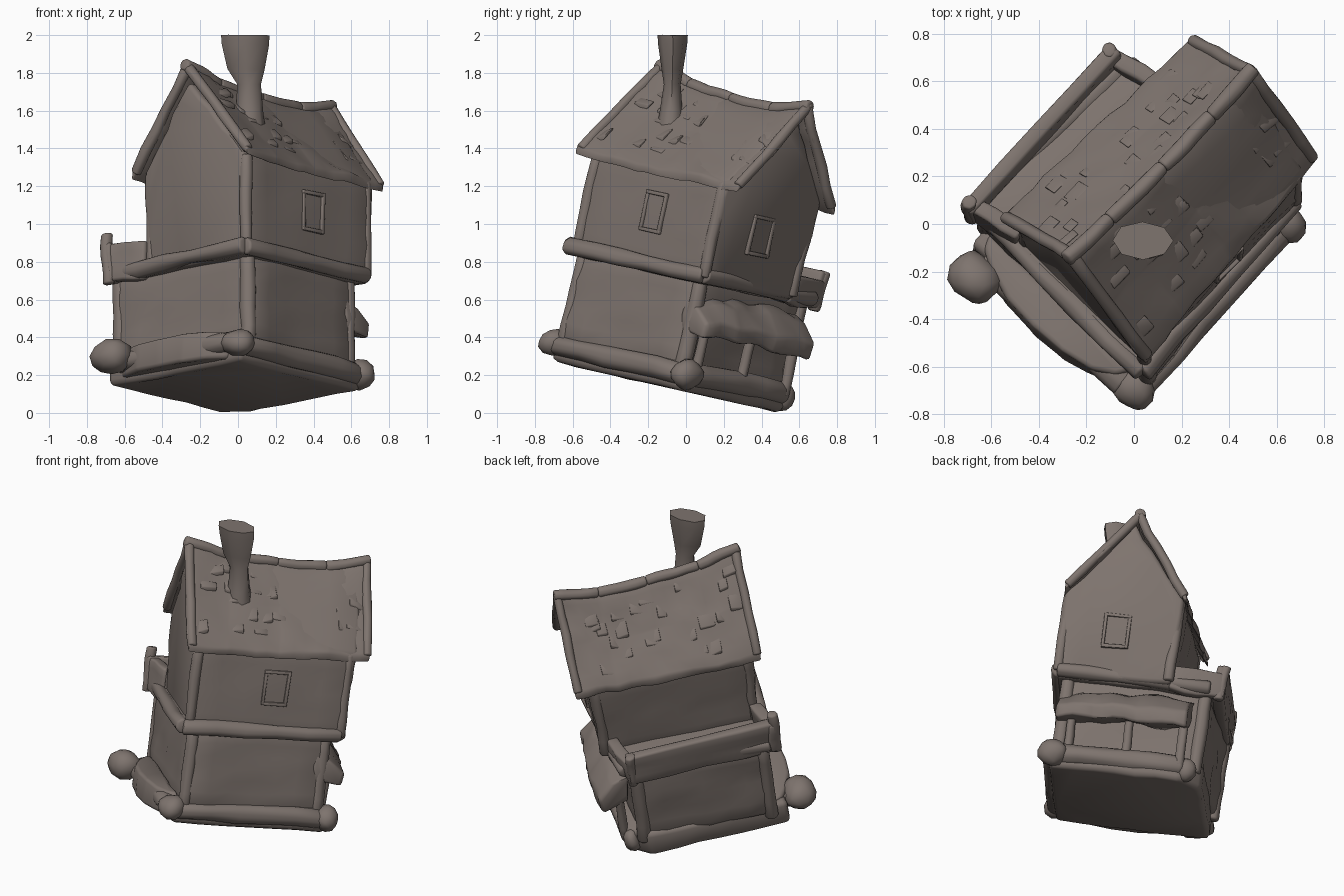
import bpy, bmesh, random
from math import radians, cos, sin, pi
from mathutils import Matrix, Vector, noise

random.seed(4)
cube = bpy.data.objects.get("Cube")
if cube:
    bpy.data.objects.remove(cube, do_unlink=True)

clay = bpy.data.materials.new("warm_grey_clay")
clay.use_nodes = True
COLOR = (0.21, 0.175, 0.157, 1)
clay.diffuse_color = COLOR
clay.node_tree.nodes["Principled BSDF"].inputs["Base Color"].default_value = COLOR

# The whole house is turned on its corner and leans backwards
LEAN = Matrix.Rotation(radians(-12.5), 4, 'X') @ Matrix.Rotation(radians(-45), 4, 'Z')


def finish(name, bm, rough=0.01, cuts=5, bevel=0.02, lean=True):
    """Round the edges, subdivide, add a hand-modelled wobble and place the part."""
    bmesh.ops.recalc_face_normals(bm, faces=bm.faces)
    if bevel:
        bmesh.ops.bevel(bm, geom=bm.edges[:], offset=bevel, segments=2,
                        profile=0.5, affect='EDGES', clamp_overlap=True)
    if cuts:
        long_edges = [e for e in bm.edges if e.calc_length() > 0.15]
        bmesh.ops.subdivide_edges(bm, edges=long_edges, cuts=cuts, use_grid_fill=True)
    for v in bm.verts:
        v.co += noise.noise_vector(v.co * 7) * rough
    if lean:
        bm.transform(LEAN)
    mesh = bpy.data.meshes.new(name)
    bm.to_mesh(mesh)
    bm.free()
    mesh.materials.append(clay)
    obj = bpy.data.objects.new(name, mesh)
    bpy.context.collection.objects.link(obj)
    bpy.context.view_layer.objects.active = obj
    obj.select_set(True)
    bpy.ops.object.shade_smooth_by_angle(angle=radians(50))
    obj.select_set(False)


def loft(name, rings, **kw):
    """Skin a row of matching cross-sections and cap both ends."""
    bm = bmesh.new()
    rows = [[bm.verts.new(p) for p in ring] for ring in rings]
    n = len(rows[0])
    for a, b in zip(rows, rows[1:]):
        for i in range(n):
            j = (i + 1) % n
            bm.faces.new((a[i], a[j], b[j], b[i]))
    bm.faces.new(rows[0][::-1])
    bm.faces.new(rows[-1])
    finish(name, bm, **kw)


def prism(name, plan, w0, w1, **kw):
    loft(name, [[(x, y, w) for x, y in plan] for w in (w0, w1)], **kw)


def box(name, x0, x1, y0, y1, z0, z1, **kw):
    prism(name, [(x0, y0), (x1, y0), (x1, y1), (x0, y1)], z0, z1, **kw)


def beam(name, a, b, r, sides=7, **kw):
    """Round bar between two points."""
    a, b = Vector(a), Vector(b)
    q = (b - a).to_track_quat('Z', 'Y')
    ring = [q @ Vector((r * cos(2 * pi * i / sides), r * sin(2 * pi * i / sides), 0))
            for i in range(sides)]
    loft(name, [[p + c for c in ring] for p in (a, b)], bevel=r * 0.3, cuts=4, **kw)


def knob(name, at, size):
    bm = bmesh.new()
    bmesh.ops.create_icosphere(bm, subdivisions=2, radius=1)
    bmesh.ops.scale(bm, vec=size, verts=bm.verts)
    bmesh.ops.translate(bm, vec=at, verts=bm.verts)
    finish(name, bm, rough=0.025, cuts=0, bevel=0)


# Base with a bulging doorstep, edge beams and corner knobs
base = [(-.385, -.59), (.55, -.53), (.5, .43), (-.3, .4), (-.42, .27)]
prism("base_slab", base, .112, .27, bevel=.03)
step = [(.06 + .42 * cos(t), -.5 + .16 * sin(t)) for t in [-pi * i / 8 for i in range(9)]]
prism("doorstep", step, .14, .29)
beam("base_beam_side", (.55, -.5, .2), (.49, .41, .2), .06, rough=.02)
beam("base_beam_back", (.5, .41, .21), (-.3, .36, .21), .07, rough=.02)
beam("base_beam_front", (-.3, -.6, .22), (.5, -.55, .22), .06, rough=.02)
knob("knob_front_left", (-.275, -.675, .24), (.13, .1, .095))
knob("knob_front_corner", (.535, -.53, .21), (.1, .09, .08))
knob("knob_side", (.485, .43, .205), (.09, .08, .085))
knob("knob_back", (-.32, .36, .19), (.06, .06, .07))

# Wide lower storey
lower = [(-.42, -.51), (.57, -.49), (.49, .38), (-.39, .31)]
prism("lower_storey", lower, .22, .74, bevel=.035, rough=.02)
for i, (x, y) in enumerate(lower):
    beam("lower_post_%d" % i, (x * .94, y * .94, .2), (x * .94, y * .94, .72), .045)

# Narrow upper storey whose gable ends lean out to the roof edge
gable = [(-.17, .7), (.57, .7), (.575, 1.25), (.185, 1.68), (-.175, 1.24)]
loft("upper_storey", [[(x - (d if x > .5 else 0), y + k * (z - .7), z) for x, z in gable]
                      for y, k, d in ((-.51, -.05, 0), (.44, .07, .03))],
     bevel=.025, rough=.014)
upper = [(-.15, -.49), (.56, -.5), (.52, .43), (-.15, .43)]
for i, (x, y) in enumerate(upper):
    beam("upper_post_%d" % i, (x, y, .72), (x, y, 1.24), .035)

# Belt between the storeys
belt = [(-.41, -.53), (.59, -.55), (.525, .43), (-.4, .36)]
for i in range(4):
    beam("belt_%d" % i, (*belt[i], .73), (*belt[(i + 1) % 4], .73), .045, rough=.018)
prism("belt_floor", belt, .685, .765)

# Balcony parapet above the lower storey
rim = [(-.16, -.54), (-.435, -.595), (-.485, .345), (-.16, .42)]
for i in range(3):
    a, b = Vector(rim[i]), Vector(rim[i + 1])
    n = Vector((b.y - a.y, a.x - b.x)).normalized() * .07
    top = (.88, .89, .84)[i]
    prism("parapet_%d" % i, [a, b, b + n, a + n], .68, top, bevel=.015, cuts=3, rough=.016)
for x, y, top in ((-.4, -.57, .945), (-.45, .32, .89)):
    beam("balcony_post", (x, y, .67), (x - .015, y, top), .035)

# Sagging gable roof: stations of (y, left, ridge, right, ridge height, eave height)
stations = [(-.585, -.225, .185, .65, 1.79, 1.255), (-.32, -.22, .18, .62, 1.72, 1.245),
            (.0, -.215, .175, .59, 1.69, 1.24), (.3, -.205, .165, .56, 1.69, 1.24),
            (.56, -.2, .155, .54, 1.74, 1.245)]
T = .05


def roof_ring(y, l, m, r, top, eave):
    mid = (top + eave) / 2 - .012
    outer = [(l, eave), ((l + m) / 2, mid), (m, top), ((m + r) / 2, mid), (r, eave)]
    return [(x, y, z) for x, z in outer] + [(x, y, z - T) for x, z in outer[::-1]]


loft("roof", [roof_ring(*s) for s in stations], bevel=.012, cuts=3, rough=.018)
for a, b in zip(stations, stations[1:]):
    beam("ridge_cap", (a[2], a[0], a[4] - .018), (b[2], b[0], b[4] - .018), .036)
for s, shift in ((stations[0], .025), (stations[-1], -.02)):
    for k in (1, 3):
        peak = Vector((s[2], s[0] + shift, s[4] - .028))
        foot = Vector((s[k], s[0] + shift, s[5] - .025))
        beam("verge_board", peak, peak.lerp(foot, .97), .03)

# Loose shingles lying flat over both slopes
for side in (1, 3):
    for k in range(22):
        i = random.randrange(len(stations) - 1)
        f, t = random.random(), random.uniform(.15, .85)
        s = [p + (q - p) * f for p, q in zip(stations[i], stations[i + 1])]
        run, drop = s[side] - s[2], s[5] - s[4]
        c = Vector((s[2] + run * t, s[0] * .88, s[4] + drop * t - .014))
        down = Vector((run, 0, drop)).normalized() * random.uniform(.025, .045)
        across = Vector((0, random.uniform(.025, .05), random.uniform(-.015, .015)))
        up = Vector((0, 0, .012))
        quad = [c - down - across, c - down + across, c + down + across, c + down - across]
        loft("shingle", [[p - up for p in quad],
                         [quad[0], quad[1], quad[2] + up, quad[3] + up]], bevel=.004, cuts=0)

# Lean-to awning over the back of the lower storey
section = [(.36, .65), (.46, .61), (.555, .51), (.545, .42), (.36, .45)]
loft("awning", [[(x, y - d, z - e) for y, z in section]
                for x, d, e in ((.5, .06, .03), (.28, .03, .01), (0, .02, 0), (-.31, .03, 0))],
     bevel=.02, rough=.028, cuts=3)
for x in (.4, .05, -.28):
    beam("awning_post", (x, .4, .2), (x, .4, .5), .03)


# Shallow framed windows
def window(name, on_side, wall, c, z, w=.08, h=.11):
    for a0, a1, z0, z1 in ((-w, w, h - .02, h), (-w, w, -h, -h + .02),
                           (-w, -w + .02, -h, h), (w - .02, w, -h, h)):
        across, depth = (c + a0, c + a1), (wall - .02, wall + .012)
        x, y = (depth, across) if on_side else (across, depth)
        box(name, *x, *y, z + z0, z + z1, bevel=.004, cuts=0)


window("back_window", False, .462, .2, 1.0)
window("side_window", True, .56, .0, 1.0)

# Flared chimney, standing upright
levels = [(1.46, .065, -.08, .09, .085), (1.6, .062, -.078, .072, .062),
          (1.74, .058, -.073, .062, .046), (1.82, .042, -.072, .098, .058),
          (1.95, .038, -.07, .126, .075), (2.0, .037, -.07, .127, .08)]
rings = [[(x + rx * cos(pi * i / 4), y + ry * sin(pi * i / 4), z) for i in range(8)]
         for z, x, y, rx, ry in levels]
loft("chimney", rings, bevel=0, cuts=0, rough=.005, lean=False)
